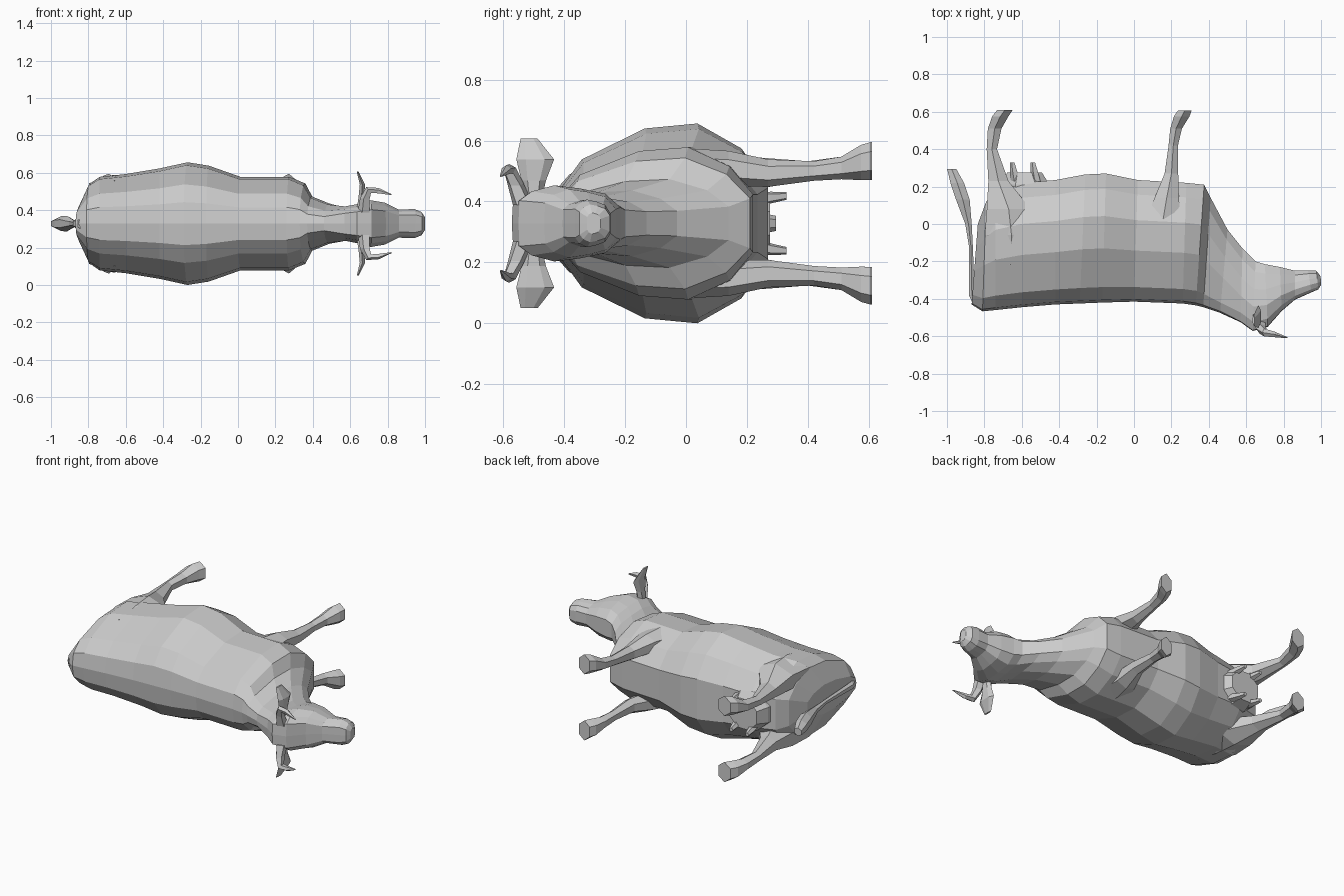
import bpy, bmesh, math
from mathutils import Vector

MID = 0.328  # symmetry plane of the animal, which lies on its side


def loft(name, rings, side=1):
    """Skin a list of equal-length rings; z is measured from the symmetry plane."""
    bm = bmesh.new()
    rows = [[bm.verts.new((p[0], p[1], MID + side * p[2])) for p in r] for r in rings]
    n = len(rows[0])
    for a, b in zip(rows, rows[1:]):
        for i in range(n):
            j = (i + 1) % n
            bm.faces.new((a[i], a[j], b[j], b[i]))
    bm.faces.new(rows[0])
    bm.faces.new(rows[-1])
    bmesh.ops.recalc_face_normals(bm, faces=bm.faces)
    me = bpy.data.meshes.new(name)
    bm.to_mesh(me)
    bm.free()
    ob = bpy.data.objects.new(name, me)
    bpy.context.collection.objects.link(ob)
    return ob


def ring(c, a, b, n=6):
    """Ellipse around c spanned by the half-axes a and b."""
    c, a, b = Vector(c), Vector(a), Vector(b)
    return [c + a * math.cos(t) + b * math.sin(t)
            for t in (2 * math.pi * (i + 0.5) / n for i in range(n))]


def section(station, profile):
    """Body slice from a back point to a belly point with a width profile."""
    xt, yt, xb, yb, w = station
    half = [(xt + (xb - xt) * t, yt + (yb - yt) * t, w * k) for t, k in profile]
    return half + [(x, y, -z) for x, y, z in reversed(half[1:])]


# Body, neck and head in one skin
TORSO = [(0, 0), (.02, .35), (.12, .64), (.42, .95), (.67, 1), (.88, .75), (1, .38)]
HEAD = [(0, 0), (.01, .6), (.13, .84), (.35, 1), (.6, .92), (.85, .78), (1, .42)]
torso = [
    (-.868, -.43, -.835, .0, .09),
    (-.81, -.467, -.79, .12, .21),
    (-.74, -.46, -.74, .18, .25),
    (-.60, -.445, -.60, .22, .265),
    (-.42, -.43, -.42, .235, .295),
    (-.29, -.425, -.26, .265, .328),
    (-.17, -.42, -.15, .27, .31),
    (.0, -.415, .02, .235, .25),
    (.26, -.425, .28, .22, .25),
    (.33, -.435, .375, .21, .215),
    (.37, -.445, .41, .14, .145),
    (.46, -.475, .50, -.03, .108),
]
head = [
    (.57, -.525, .58, -.13, .092),
    (.635, -.572, .65, -.20, .105),
    (.715, -.55, .70, -.215, .125),
    (.79, -.465, .78, -.23, .112),
    (.86, -.405, .86, -.25, .075),
    (.95, -.365, .93, -.248, .078),
    (.985, -.35, .975, -.25, .062),
    (1.0, -.325, .998, -.28, .035),
]
loft("body", [section(s, TORSO) for s in torso] + [section(s, HEAD) for s in head])

# Legs: x, y, distance from symmetry plane, half-length, half-width
LEGS = {
    "front_leg": [(.17, -.12, .17, .12, .06), (.15, -.01, .185, .12, .062),
                  (.175, .14, .18, .075, .058),
                  (.20, .27, .165, .042, .045), (.21, .42, .172, .029, .032),
                  (.225, .51, .182, .036, .037), (.255, .575, .20, .048, .058),
                  (.272, .608, .205, .042, .062)],
    "hind_leg": [(-.66, -.22, .14, .15, .09), (-.655, -.06, .17, .165, .09),
                 (-.67, .08, .178, .135, .082),
                 (-.725, .23, .165, .062, .052), (-.76, .40, .172, .032, .032),
                 (-.745, .51, .182, .042, .037), (-.715, .575, .20, .05, .058),
                 (-.69, .61, .205, .048, .062)],
}

for side, tag in ((1, "left"), (-1, "right")):
    for name, path in LEGS.items():
        loft(f"{name}_{tag}",
             [ring((x, y, z), (rx, 0, 0), (0, 0, rz)) for x, y, z, rx, rz in path], side)

    # Broad flat ears
    ear = [(.655, -.50, .07, .025, .025), (.66, -.50, .14, .018, .04),
           (.665, -.495, .21, .016, .062), (.64, -.515, .278, .006, .028)]
    loft(f"ear_{tag}",
         [ring((x, y, z), (rx, 0, 0), (0, ry, 0)) for x, y, z, rx, ry in ear], side)

    # Horns: out sideways, then bent forward
    horn = [(.675, -.535, .06, .035, 0), (.68, -.56, .13, .028, 15),
            (.70, -.58, .178, .022, 50), (.75, -.59, .175, .016, 95),
            (.82, -.608, .155, .003, 100)]
    loft(f"horn_{tag}",
         [ring((x, y, z),
               (r * math.cos(math.radians(d)), 0, -r * math.sin(math.radians(d))),
               (0, r, 0), 5) for x, y, z, r, d in horn], side)

    # Teats
    for i, x in enumerate((-.65, -.54)):
        loft(f"teat_{tag}_{i + 1}",
             [ring((x + .02, .22, .075), (.028, 0, 0), (0, 0, .028), 5),
              ring((x + .008, .28, .085), (.022, 0, 0), (0, 0, .02), 5),
              ring((x, .33, .09), (.013, 0, 0), (0, 0, .013), 5)], side)

# Udder
loft("udder", [ring((-.58, .08, 0), (.15, 0, 0), (0, 0, .13), 8),
               ring((-.58, .21, 0), (.14, 0, 0), (0, 0, .125), 8),
               ring((-.585, .275, 0), (.10, 0, 0), (0, 0, .10), 8)])

# Tail with tuft
tail = [(-.83, -.44, .03, .035), (-.867, -.38, .018, .025), (-.872, -.12, .012, .016),
        (-.885, .0, .02, .022), (-.915, .13, .042, .042), (-.945, .22, .042, .04),
        (-.975, .295, .028, .025)]
loft("tail", [ring((x, y, 0), (rx, 0, 0), (0, 0, rz)) for x, y, rx, rz in tail])
